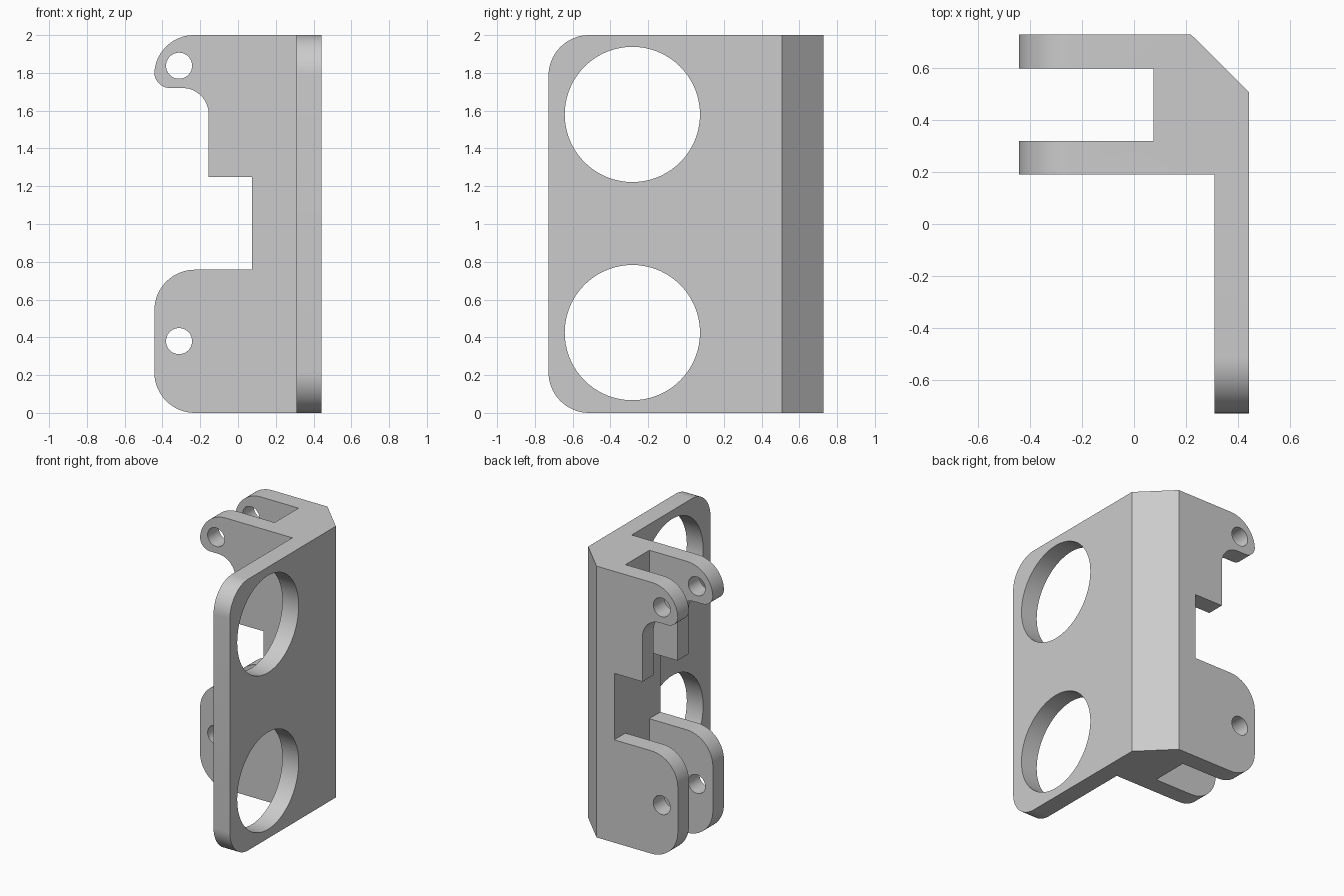
import bpy, bmesh
from math import sin, cos, radians

if "Cube" in bpy.data.objects:
    bpy.data.objects.remove(bpy.data.objects["Cube"])

grey = bpy.data.materials.new("light grey")
grey.use_nodes = True
grey.diffuse_color = (0.6, 0.6, 0.6, 1)
grey.node_tree.nodes["Principled BSDF"].inputs["Base Color"].default_value = (0.6, 0.6, 0.6, 1)


def arc(cx, cy, r, start, end, steps=16):
    angles = [radians(start + (end - start) * i / steps) for i in range(steps + 1)]
    return [(cx + r * cos(a), cy + r * sin(a)) for a in angles]


def prism(name, profile, axis, low, high):
    """Extrude a closed 2D profile along one axis."""
    place = {"x": lambda a, b, d: (d, a, b),
             "y": lambda a, b, d: (a, d, b),
             "z": lambda a, b, d: (a, b, d)}[axis]
    bm = bmesh.new()
    face = bm.faces.new([bm.verts.new(place(a, b, low)) for a, b in profile])
    extruded = bmesh.ops.extrude_face_region(bm, geom=[face])["geom"]
    new_verts = [v for v in extruded if isinstance(v, bmesh.types.BMVert)]
    bmesh.ops.translate(bm, verts=new_verts, vec=place(0, 0, high - low))
    bmesh.ops.recalc_face_normals(bm, faces=bm.faces)
    mesh = bpy.data.meshes.new(name)
    bm.to_mesh(mesh)
    bm.free()
    mesh.materials.append(grey)
    obj = bpy.data.objects.new(name, mesh)
    bpy.context.collection.objects.link(obj)
    return obj


def combine(body, tool, operation):
    mod = body.modifiers.new(tool.name, "BOOLEAN")
    mod.operation, mod.solver, mod.object = operation, "EXACT", tool
    bpy.context.view_layer.objects.active = body
    bpy.ops.object.modifier_apply(modifier=mod.name)
    bpy.data.objects.remove(tool)


# Plan shape: side plate, chamfered corner and two hinge arms with a slot
plan = [(0.31, -0.9), (0.443, -0.9), (0.443, 0.507), (0.22, 0.728),
        (-0.6, 0.728), (-0.6, 0.598), (0.075, 0.598), (0.075, 0.32),
        (-0.6, 0.32), (-0.6, 0.19), (0.31, 0.19)]
bracket = prism("hinge_bracket", plan, "z", -0.1, 2.1)

# Front outline: rounded lower lug, notch, hooked upper lug
outline = ([(0.6, 2), (0.6, 0)]
           + arc(-0.228, 0.215, 0.215, 270, 180)
           + arc(-0.228, 0.543, 0.215, 180, 90)
           + [(0.075, 0.758), (0.075, 1.248), (-0.155, 1.248)]
           + arc(-0.295, 1.58, 0.14, 0, 90)
           + arc(-0.36, 1.803, 0.083, 270, 180)
           + arc(-0.233, 1.79, 0.21, 177, 90))
combine(bracket, prism("lug_outline", outline, "y", -1, 1), "INTERSECT")

# Side outline: rounded front corners of the plate
side = ([(1, 0), (1, 2)]
        + arc(-0.513, 1.785, 0.215, 90, 180)
        + arc(-0.513, 0.215, 0.215, 180, 270))
combine(bracket, prism("plate_outline", side, "x", -1, 1), "INTERSECT")

# Large plate openings and small pin holes
for z in (0.425, 1.58):
    hole = arc(-0.284, z, 0.358, 0, 360, 72)[:-1]
    combine(bracket, prism("plate_opening", hole, "x", 0.2, 0.6), "DIFFERENCE")
for z in (0.38, 1.838):
    hole = arc(-0.312, z, 0.069, 0, 360, 40)[:-1]
    combine(bracket, prism("pin_hole", hole, "y", 0.1, 0.9), "DIFFERENCE")

bpy.ops.object.select_all(action="DESELECT")
bracket.select_set(True)
bpy.context.view_layer.objects.active = bracket
bpy.ops.object.shade_smooth_by_angle(angle=radians(25))
